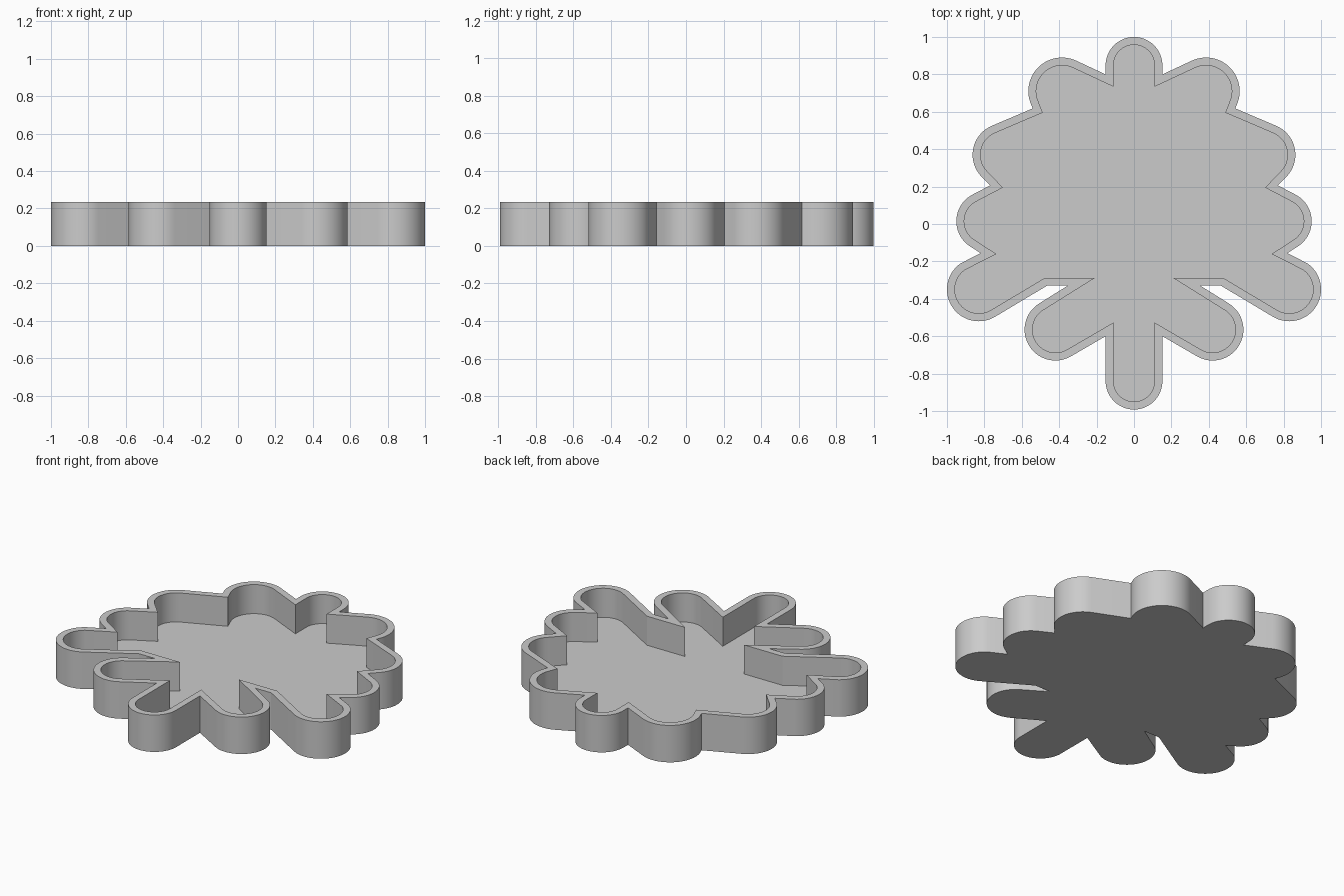
import bpy, bmesh, math
from mathutils import Vector

cube = bpy.data.objects.get("Cube")
if cube:
    bpy.data.objects.remove(cube, do_unlink=True)

HEIGHT, FLOOR, WALL = 0.235, 0.05, 0.042


def arc(cx, cy, r, start, end):
    """Points of a rounded lobe, running clockwise."""
    n = max(6, round(abs(start - end) / 6))
    angles = [math.radians(start + (end - start) * i / n) for i in range(n + 1)]
    return [Vector((cx + r * math.cos(a), cy + r * math.sin(a))) for a in angles]


def inset(points, d):
    """Mitred inward offset of a closed clockwise outline."""
    result = []
    for i, p in enumerate(points):
        a = (p - points[i - 1]).normalized()
        b = (points[(i + 1) % len(points)] - p).normalized()
        na, nb = Vector((a.y, -a.x)), Vector((b.y, -b.x))
        result.append(p + (na + nb) * d / (1 + na.dot(nb)))
    return result


# Right half of the outline: rounded lobes joined at sharp notches
half = arc(0, 0.848, 0.152, 90, 0)
half += [Vector((0.152, 0.80))]
half += arc(0.385, 0.71, 0.18, 115, -25)
half += [Vector((0.542, 0.618))]
half += arc(0.695, 0.37, 0.168, 67, -48)
half += [Vector((0.77, 0.206))]
half += arc(0.79, 0.015, 0.16, 60, -55)
half += [Vector((0.82, -0.156))]
half += arc(0.83, -0.35, 0.17, 55, -120)
half += [Vector((0.465, -0.33)), Vector((0.355, -0.33))]
half += arc(0.42, -0.565, 0.165, 60, -120)
half += [Vector((0.152, -0.60))]
half += arc(0, -0.84, 0.152, 0, -90)

# Mirror to the other side, skipping the two points on the centre line
outer = half + [Vector((-p.x, p.y)) for p in reversed(half[1:-1])]
inner = inset(outer, WALL)

# Tray: base, outer wall, rim, inner wall and floor
bm = bmesh.new()
rings = [[bm.verts.new((p.x, p.y, z)) for p in pts]
         for pts, z in ((outer, 0), (outer, HEIGHT), (inner, HEIGHT), (inner, FLOOR))]
for low, high in zip(rings, rings[1:]):
    for i in range(len(low)):
        bm.faces.new((low[i - 1], low[i], high[i], high[i - 1]))
caps = [bm.faces.new(rings[0]), bm.faces.new(rings[-1])]
bmesh.ops.recalc_face_normals(bm, faces=bm.faces)
bmesh.ops.triangulate(bm, faces=caps, ngon_method='EAR_CLIP')

mesh = bpy.data.meshes.new("lobed_tray")
bm.to_mesh(mesh)
bm.free()
tray = bpy.data.objects.new("lobed_tray", mesh)
bpy.context.collection.objects.link(tray)

# Plain grey material
grey = bpy.data.materials.new("light_grey")
grey.use_nodes = True
grey.diffuse_color = (0.6, 0.6, 0.6, 1)
grey.node_tree.nodes["Principled BSDF"].inputs["Base Color"].default_value = (0.6, 0.6, 0.6, 1)
mesh.materials.append(grey)

bpy.ops.object.select_all(action='DESELECT')
tray.select_set(True)
bpy.context.view_layer.objects.active = tray
bpy.ops.object.shade_smooth_by_angle(angle=math.radians(25))
